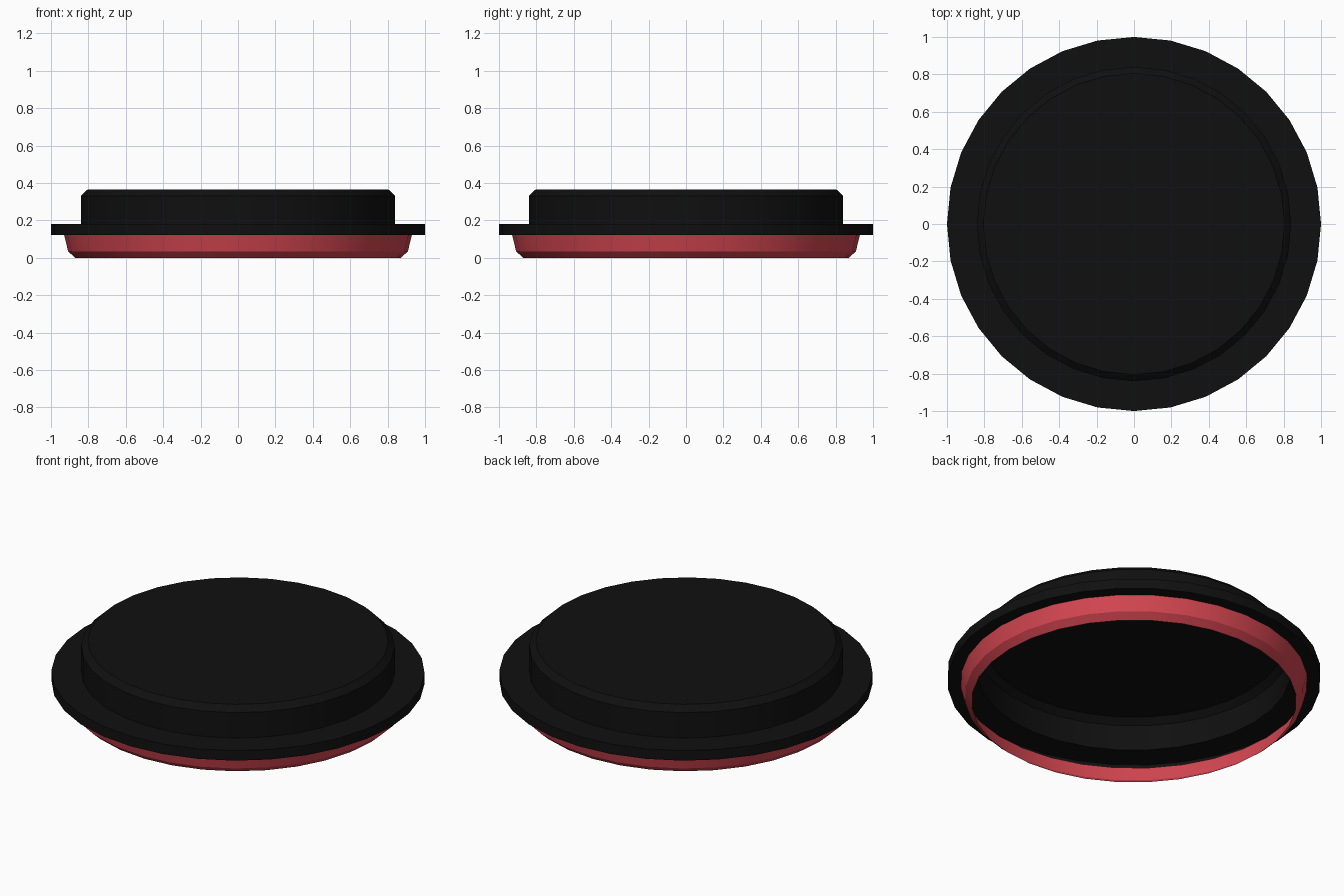
import bpy, bmesh, math

if "Cube" in bpy.data.objects:
    bpy.data.objects.remove(bpy.data.objects["Cube"])

SIDES = 32


def material(name, rgb):
    m = bpy.data.materials.new(name)
    m.diffuse_color = (*rgb, 1)
    m.use_nodes = True
    m.node_tree.nodes["Principled BSDF"].inputs["Base Color"].default_value = m.diffuse_color
    return m


def lathe(name, profile, mat, cap=False):
    """Revolve (radius, z) points into an open shell, optionally capped at the top."""
    bm = bmesh.new()
    rings = [[bm.verts.new((r * math.cos(a), r * math.sin(a), z))
              for a in (2 * math.pi * i / SIDES for i in range(SIDES))]
             for r, z in profile]
    for low, high in zip(rings, rings[1:]):
        for i in range(SIDES):
            j = (i + 1) % SIDES
            bm.faces.new((low[i], low[j], high[j], high[i]))
    if cap:
        bm.faces.new(rings[-1])
    mesh = bpy.data.meshes.new(name)
    bm.to_mesh(mesh)
    bm.free()
    mesh.materials.append(mat)
    ob = bpy.data.objects.new(name, mesh)
    bpy.context.collection.objects.link(ob)
    bpy.ops.object.select_all(action='DESELECT')
    ob.select_set(True)
    bpy.context.view_layer.objects.active = ob
    bpy.ops.object.shade_smooth_by_angle(angle=math.radians(30))
    return ob


black = material("black", (0.005, 0.005, 0.005))
red = material("red", (0.65, 0.06, 0.08))

# Tapered red skirt, open underneath
lathe("lower_skirt", [(0.87, 0), (0.908, 0.034), (0.93, 0.123)], red)

# Hollow black flange and raised lid in one shell
lathe("flanged_lid", [(0.93, 0.123), (1, 0.123), (1, 0.182), (0.84, 0.182),
                      (0.84, 0.332), (0.805, 0.365)], black, cap=True)
